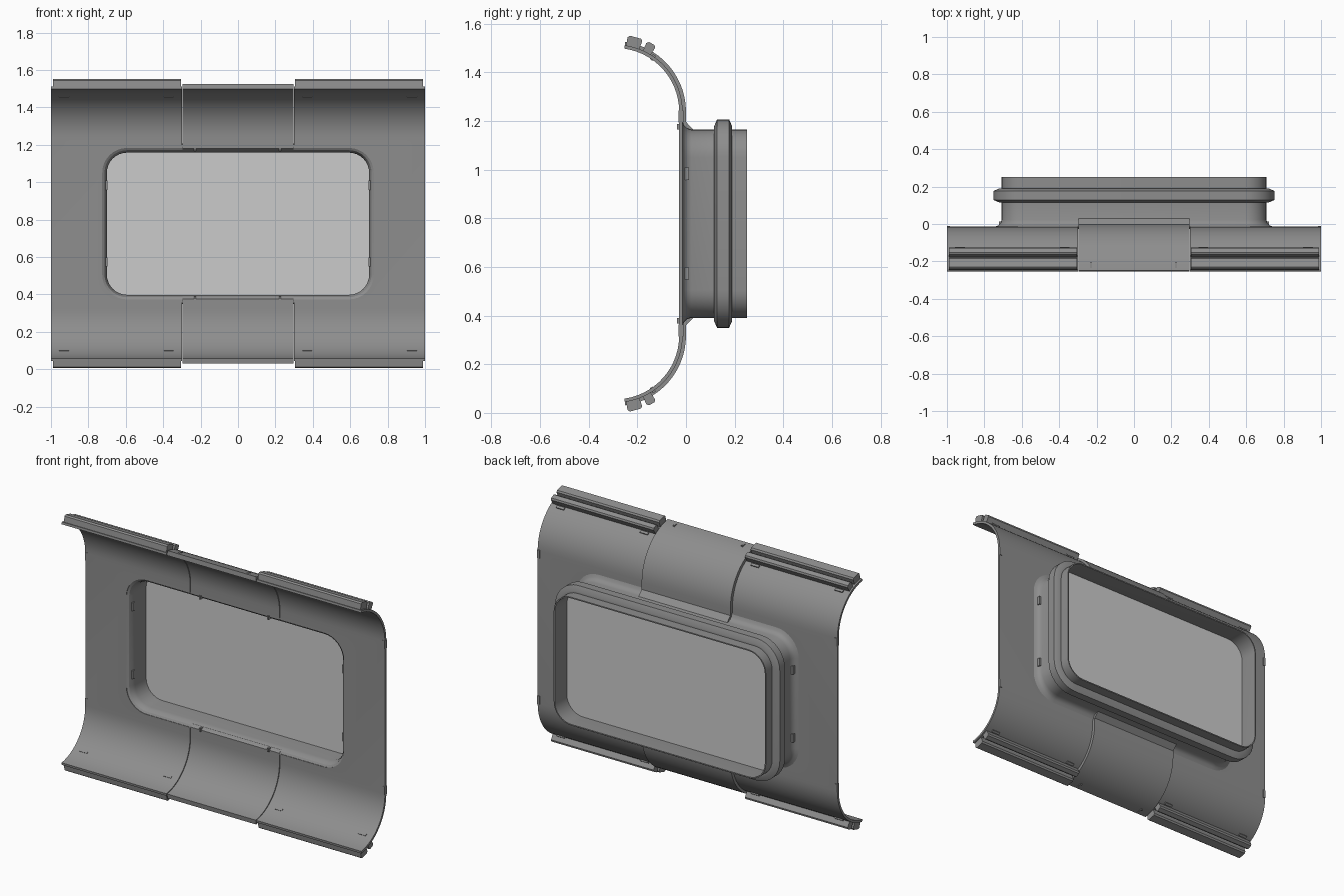
import bpy, bmesh
from math import sin, cos, radians, pi

if "Cube" in bpy.data.objects:
    bpy.data.objects.remove(bpy.data.objects["Cube"])

ZC = 0.778                       # mid height of the panel
AY, AZ = -0.29, 0.46             # centre of the upper bend (z relative to mid height)
END = 82                         # bend angle in degrees


def finish(name, bm, mat=None, smooth=True):
    bmesh.ops.recalc_face_normals(bm, faces=bm.faces)
    me = bpy.data.meshes.new(name)
    bm.to_mesh(me)
    bm.free()
    ob = bpy.data.objects.new(name, me)
    bpy.context.collection.objects.link(ob)
    ob.location.z = ZC
    if mat:
        me.materials.append(mat)
    if smooth:
        shade(ob)
    return ob


def shade(ob):
    bpy.ops.object.select_all(action='DESELECT')
    ob.select_set(True)
    bpy.context.view_layer.objects.active = ob
    bpy.ops.object.shade_smooth_by_angle(angle=radians(30))


def prism(name, pts, x0, x1, mat=None, smooth=True):
    """Extrude a closed (y, z) outline along x."""
    bm = bmesh.new()
    a, b = ([bm.verts.new((x, y, z)) for y, z in pts] for x in (x0, x1))
    n = len(pts)
    bm.faces.new(a)
    bm.faces.new(b[::-1])
    for i in range(n):
        j = (i + 1) % n
        bm.faces.new((a[i], b[i], b[j], a[j]))
    return finish(name, bm, mat, smooth)


def box(name, c, s, mat=None):
    y, z = s[1] / 2, s[2] / 2
    pts = [(c[1] + p * y, c[2] + q * z) for p, q in ((-1, -1), (1, -1), (1, 1), (-1, 1))]
    return prism(name, pts, c[0] - s[0] / 2, c[0] + s[0] / 2, mat, False)


def polar(r, deg):
    return AY + r * cos(radians(deg)), AZ + r * sin(radians(deg))


def bend(r, n=14):
    return [polar(r, END * i / n) for i in range(n + 1)]


def flip(pts, s):
    return [(y, z * s) for y, z in pts]


def round_rect(off, n=8):
    """Rounded window outline (x, z), grown by off."""
    w, h, r = 0.708 + off, 0.387 + off, 0.115 + off
    out = []
    for k, (sx, sz) in enumerate(((1, 1), (-1, 1), (-1, -1), (1, -1))):
        for i in range(n + 1):
            t = (k + i / n) * pi / 2
            out.append((sx * (w - r) + r * cos(t), sz * (h - r) + r * sin(t)))
    return out


def loft(name, section, closed, mat=None):
    """Sweep a (y, offset) section round the window outline."""
    bm = bmesh.new()
    loops = [[bm.verts.new((x, y, z)) for x, z in round_rect(o)] for y, o in section]
    n, m = len(loops[0]), len(loops)
    for k in range(m if closed else m - 1):
        a, b = loops[k], loops[(k + 1) % m]
        for i in range(n):
            j = (i + 1) % n
            bm.faces.new((a[i], a[j], b[j], b[i]))
    if not closed:
        bm.faces.new(loops[0])
        bm.faces.new(loops[-1])
    return finish(name, bm, mat)


hull = bpy.data.materials.new("panel_grey")
hull.diffuse_color = (0.27, 0.27, 0.27, 1)
hull.use_nodes = True
hull.node_tree.nodes["Principled BSDF"].inputs["Base Color"].default_value = hull.diffuse_color

# Curved wall sheet, with the window and the middle bay cut out
upper_out, upper_in = bend(0.276), bend(0.262)
outline = (flip(upper_out, -1)[::-1] + upper_out
           + upper_in[::-1] + flip(upper_in, -1))
wall = prism("wall_panels", outline, -1, 1, hull, False)
cutters = [loft("window_cutter", [(-0.2, 0.018), (0.2, 0.018)], False),
           box("bay_cutter", (0, 0, 0), (0.6, 1, 3))]
for c in cutters:
    c.hide_render = True
    mod = wall.modifiers.new("cut", 'BOOLEAN')
    mod.operation, mod.solver, mod.object = 'DIFFERENCE', 'EXACT', c
    bpy.context.view_layer.objects.active = wall
    bpy.ops.object.modifier_apply(modifier=mod.name)
for c in cutters:
    bpy.data.objects.remove(c)
shade(wall)

# Window frame: flared mouth, tube and raised collar in one section
frame = [(-0.016, 0.04), (-0.008, 0.018), (0.004, 0.006), (0.022, 0.0),
         (0.115, 0.0), (0.115, 0.012), (0.128, 0.042), (0.177, 0.042),
         (0.19, 0.012), (0.19, 0.0), (0.25, 0.0), (0.25, -0.007),
         (0.02, -0.007), (0.0, -0.003), (-0.018, 0.006), (-0.0275, 0.022)]
loft("window_frame", frame, True, hull)
loft("window_pane", [(0.125, -0.006), (0.135, -0.006)], False)

for s, v in ((1, "upper"), (-1, "lower")):
    # Thick middle bay strip, wedged against the frame
    strip = [(-0.028, 0.402), (-0.01, 0.388), (0.03, 0.387), (0.0, 0.418)] \
        + bend(0.29) + bend(0.262)[::-1]
    prism(v + "_middle_strip", flip(strip, s), -0.296, 0.296, hull)

    for x in (-0.23, 0.225):
        # Little clips at both ends of the middle strip
        box(v + "_strip_clip", (x, -0.016, s * 0.399), (0.01, 0.04, 0.022), hull)
        y, z = polar(0.288, 76)
        box(v + "_strip_end_clip", (x, y, s * z), (0.01, 0.03, 0.012), hull)

    for m, h in ((1, "right"), (-1, "left")):
        tag = v + "_" + h
        # Two long rails along each wall edge
        for nm, a, w, base, top in (("outer", 75, 5.8, 0.268, 0.318),
                                    ("inner", 62, 3.8, 0.268, 0.318)):
            rail = [polar(base, a - w), polar(top - 0.008, a - w), polar(top, a - w + 1.5),
                    polar(top, a + w - 1.5), polar(top - 0.008, a + w), polar(base, a + w)]
            prism(tag + "_" + nm + "_rail", flip(rail, s), m * 0.305, m * 0.99, hull, False)

        # Surface clips beside the rails
        clip = [polar(0.259, 54), polar(0.283, 54), polar(0.283, 57), polar(0.259, 57)]
        for x in (0.37, 0.93):
            prism(tag + "_wall_clip", flip(clip, s), m * (x - 0.026), m * (x + 0.026), hull, False)

        # Clips on the wall ends and on the sides of the window mouth
        box(tag + "_end_clip", (m * 0.992, -0.02, s * 0.44), (0.016, 0.02, 0.05), hull)
        box(tag + "_mouth_clip", (m * 0.71, 0.004, s * 0.205), (0.026, 0.018, 0.05), hull)
